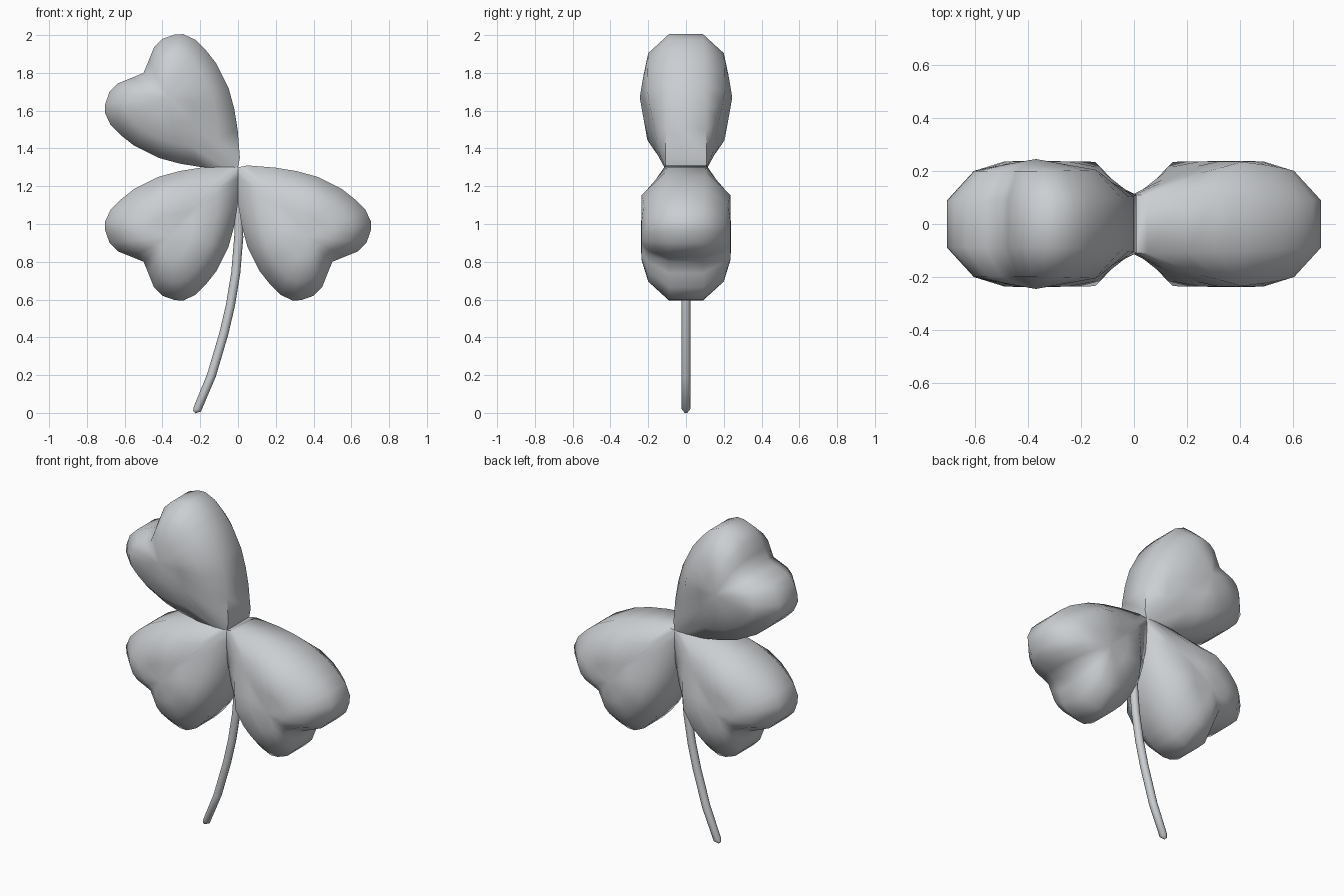
import bpy, bmesh, math

if "Cube" in bpy.data.objects:
    bpy.data.objects.remove(bpy.data.objects["Cube"])

grey = bpy.data.materials.new("light grey")
grey.diffuse_color = (0.6, 0.62, 0.64, 1)
grey.use_nodes = True
grey.node_tree.nodes["Principled BSDF"].inputs["Base Color"].default_value = grey.diffuse_color

# Half outline of a heart leaf: tip at (0, 0), notch at (0.5, 0.5), symmetric about a = b
HALF = [(0.05, -0.01), (0.2, 0.002), (0.31, 0.02), (0.42, 0.05), (0.55, 0.115),
        (0.62, 0.17), (0.675, 0.225), (0.705, 0.29), (0.703, 0.335), (0.68, 0.4),
        (0.635, 0.445), (0.56, 0.475)]
OUTLINE = [(0, 0)] + HALF + [(0.5, 0.5)] + [(b, a) for a, b in reversed(HALF)]
CENTRE = 0.37
TIP_Z = 1.3


def finish(obj):
    obj.data.materials.clear()
    obj.data.materials.append(grey)
    bpy.ops.object.select_all(action='DESELECT')
    obj.select_set(True)
    bpy.context.view_layer.objects.active = obj
    bpy.ops.object.shade_smooth_by_angle(angle=math.radians(60))


def make_leaf(name, sx, sz, slope, lobe, end_drop, peak):
    """Puffy heart: flat rim, a shoulder ring, an inner ring and a centre point on each side."""
    bm = bmesh.new()

    def ring(scale, side, depth):
        verts = []
        for a, b in OUTLINE:
            a, b = (CENTRE + scale * (v - CENTRE) for v in (a, b))
            y = side * depth((a + b) / math.sqrt(2))
            verts.append(bm.verts.new((sx * a, y, TIP_Z + sz * b)))
        return verts

    def bridge(r1, r2):
        n = len(r1)
        for i in range(n):
            j = (i + 1) % n
            bm.faces.new((r1[i], r1[j], r2[j], r2[i]))

    def shoulder(d):
        return min(0.11 + slope * d, lobe - end_drop * max(0, d - 0.4))

    def inner(d):
        return min(0.11 + slope * d, (lobe + peak) / 2)

    rims = []
    for side in (-1, 1):
        rim = ring(1, side, lambda d: 0.11 - 0.028 * d)
        mid = ring(0.7, side, shoulder)
        core = ring(0.35, side, inner)
        bridge(rim, mid)
        bridge(mid, core)
        c = bm.verts.new((sx * CENTRE, side * peak, TIP_Z + sz * CENTRE))
        for i in range(len(core)):
            bm.faces.new((core[i], core[(i + 1) % len(core)], c))
        rims.append(rim)
    bridge(*rims)
    bmesh.ops.recalc_face_normals(bm, faces=bm.faces)
    mesh = bpy.data.meshes.new(name)
    bm.to_mesh(mesh)
    bm.free()
    obj = bpy.data.objects.new(name, mesh)
    bpy.context.collection.objects.link(obj)
    finish(obj)


# Three leaves around the joint
make_leaf("upper_left_leaf", -1, 1, 0.255, 0.205, 0.02, 0.245)
make_leaf("lower_left_leaf", -1, -1, 0.32, 0.235, 0.14, 0.238)
make_leaf("lower_right_leaf", 1, -1, 0.32, 0.235, 0.14, 0.238)

# Curved stem
PATH = [(-0.232, 0.004, 0.35), (-0.215, 0.02, 0.95), (-0.14, 0.2, 1), (-0.075, 0.42, 1),
        (-0.04, 0.57, 1), (-0.012, 0.74, 1), (0.004, 0.93, 1), (0.004, 1.1, 0.8), (0, 1.28, 0.4)]
curve = bpy.data.curves.new("stem", 'CURVE')
curve.dimensions = '3D'
curve.bevel_depth = 0.024
curve.bevel_resolution = 2
curve.use_fill_caps = True
spline = curve.splines.new('POLY')
spline.points.add(len(PATH) - 1)
for p, (x, z, r) in zip(spline.points, PATH):
    p.co = (x, 0, z, 1)
    p.radius = r
stem = bpy.data.objects.new("stem", curve)
bpy.context.collection.objects.link(stem)
bpy.ops.object.select_all(action='DESELECT')
stem.select_set(True)
bpy.context.view_layer.objects.active = stem
bpy.ops.object.convert(target='MESH')
finish(bpy.context.view_layer.objects.active)
